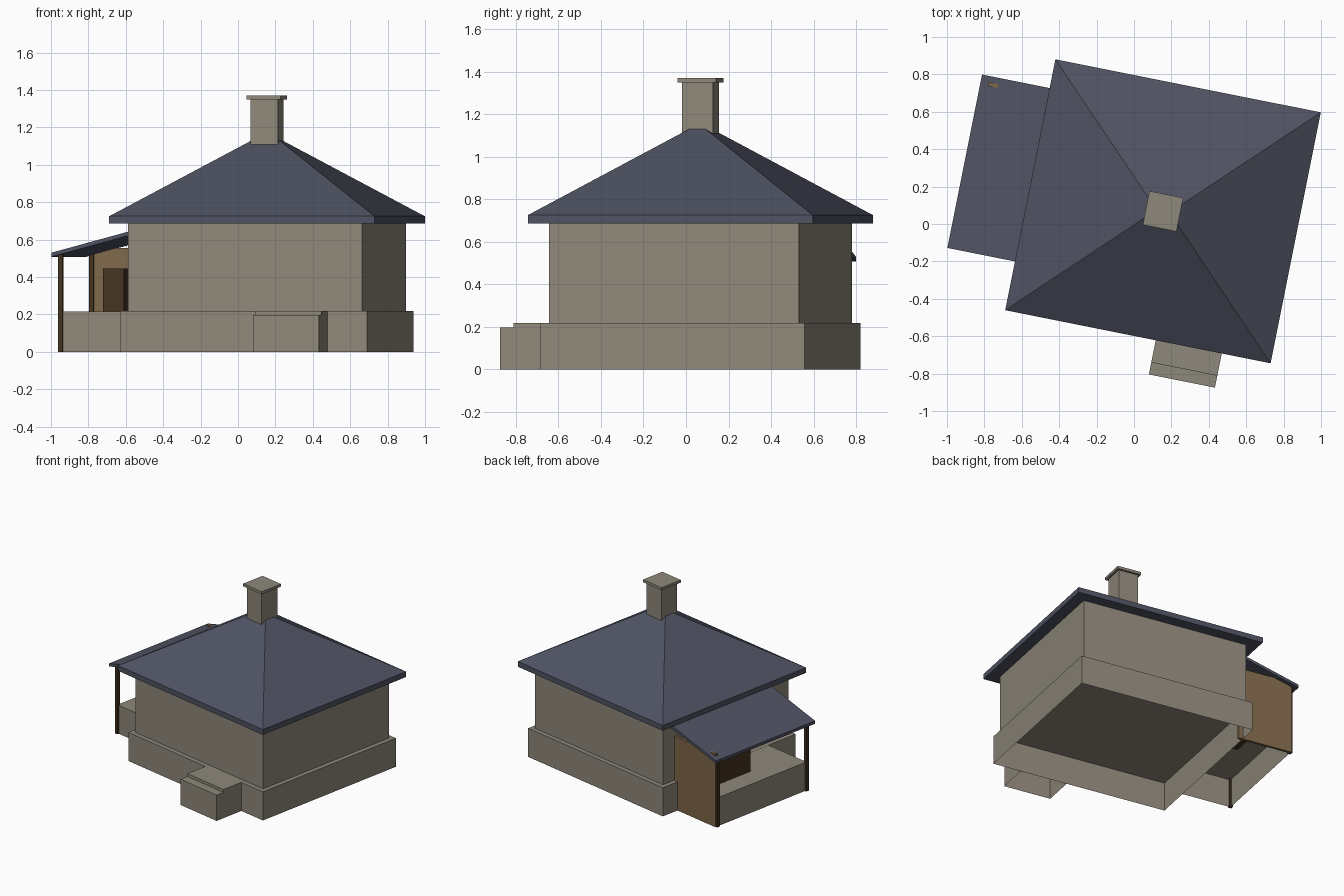
import bpy, bmesh, math
from mathutils import Matrix

if "Cube" in bpy.data.objects:
    bpy.data.objects.remove(bpy.data.objects["Cube"])

# House frame: turned about z, centred under the hip roof
FRAME = Matrix.Translation((0.155, 0.068, 0)) @ Matrix.Rotation(math.radians(-11.3), 4, 'Z')


def material(name, rgb):
    m = bpy.data.materials.new(name)
    m.diffuse_color = (*rgb, 1)
    m.use_nodes = True
    m.node_tree.nodes["Principled BSDF"].inputs["Base Color"].default_value = m.diffuse_color
    return m


STONE = material("warm_grey_stone", (0.275, 0.247, 0.198))
SLATE = material("blue_grey_slate", (0.079, 0.085, 0.123))
WOOD = material("brown_wood", (0.215, 0.138, 0.07))
DARK = material("dark_brown_wood", (0.06, 0.034, 0.015))


def finish(name, bm, mat):
    bmesh.ops.recalc_face_normals(bm, faces=bm.faces)
    # open shells: keep every face pointing away from the part's middle
    bm.transform(FRAME)
    me = bpy.data.meshes.new(name)
    bm.to_mesh(me)
    bm.free()
    me.materials.append(mat)
    ob = bpy.data.objects.new(name, me)
    bpy.context.collection.objects.link(ob)
    return ob


def loft(name, rings, mat, bottom=True, top=True):
    """Stack of rectangles (u0, u1, v0, v1, z) joined by side faces."""
    bm = bmesh.new()
    loops = [[bm.verts.new(p) for p in ((a, c, z), (b, c, z), (b, d, z), (a, d, z))]
             for a, b, c, d, z in rings]
    for lo, hi in zip(loops, loops[1:]):
        for i in range(4):
            j = (i + 1) % 4
            bm.faces.new((lo[i], lo[j], hi[j], hi[i]))
    if bottom:
        bm.faces.new(loops[0][::-1])
    if top:
        bm.faces.new(loops[-1])
    return finish(name, bm, mat)


def box(name, u0, u1, v0, v1, z0, z1, mat, **caps):
    return loft(name, [(u0, u1, v0, v1, z0), (u0, u1, v0, v1, z1)], mat, **caps)


def centred(u, v, z):
    return (-u, u, -v, v, z)


# Main house: open-bottomed plinth, walls, hip roof with flat top
loft("plinth", [centred(0.672, 0.634, 0), centred(0.672, 0.634, 0.218)], STONE, bottom=False)
loft("walls", [centred(0.638, 0.6, 0.218), centred(0.638, 0.6, 0.69)], STONE, bottom=False, top=False)
loft("hip_roof", [centred(0.7235, 0.684, 0.685), centred(0.7235, 0.684, 0.725),
                  centred(0.076, 0.04, 1.13)], SLATE)

# Chimney
loft("chimney", [centred(0.0745, 0.0745, 1.05), centred(0.0745, 0.0745, 1.35)], STONE, bottom=False)
loft("chimney_cap", [centred(0.092, 0.092, 1.35), centred(0.092, 0.092, 1.37)], STONE)

# Front steps: stepped side profile swept across, open underneath
bm = bmesh.new()
profile = [(-0.87, 0), (-0.87, 0.196), (-0.805, 0.196), (-0.805, 0.218), (-0.634, 0.218), (-0.634, 0)]
sides = [[bm.verts.new((u, v, z)) for v, z in profile] for u in (0.097, 0.457)]
for i in range(4):
    bm.faces.new((sides[0][i], sides[0][i + 1], sides[1][i + 1], sides[1][i]))
for s in sides:
    bm.faces.new(s)
finish("front_steps", bm, STONE)

# Side porch: open-bottomed floor block, wooden end wall, posts, storage box
box("porch_base", -1.05, -0.672, -0.375, 0.475, 0, 0.217, STONE, bottom=False)
box("porch_end_wall", -1.05, -0.64, 0.474, 0.494, 0, 0.556, WOOD)
for label, v in (("front", -0.375), ("back", 0.475)):
    box(label + "_porch_post", -1.063, -1.037, v - 0.013, v + 0.013, 0, 0.522, DARK)
box("storage_box", -0.895, -0.782, 0.01, 0.474, 0.217, 0.445, DARK)

# Lean-to porch roof: sloping slab
bm = bmesh.new()
section = [(-1.092, 0.508), (-0.638, 0.63), (-0.638, 0.652), (-1.092, 0.53)]
ends = [[bm.verts.new((u, v, z)) for u, z in section] for v in (-0.418, 0.527)]
for i in range(4):
    j = (i + 1) % 4
    bm.faces.new((ends[0][i], ends[0][j], ends[1][j], ends[1][i]))
for e in ends:
    bm.faces.new(e)
finish("porch_roof", bm, SLATE)
